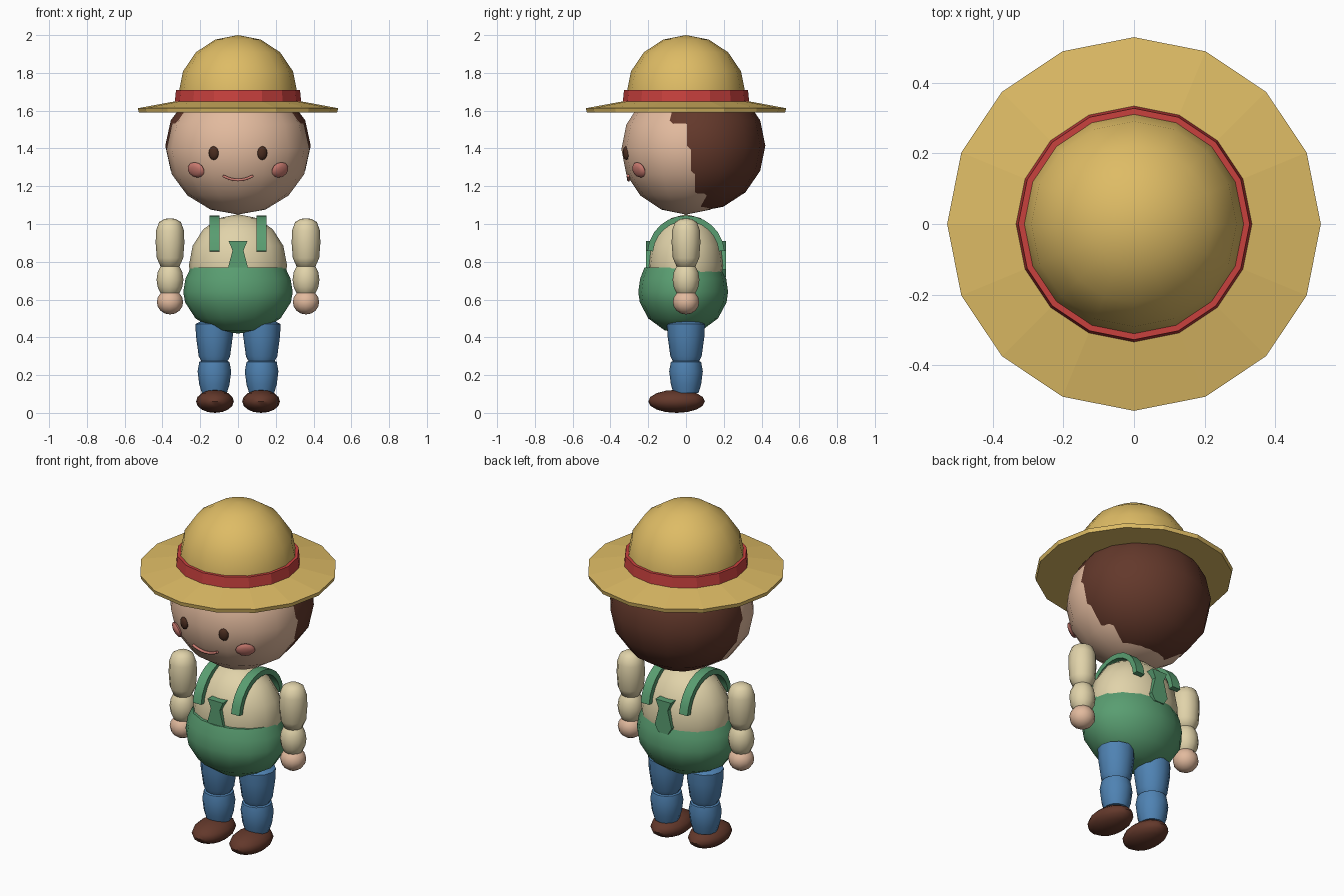
import bpy
import bmesh
import math
from mathutils import Vector

if "Cube" in bpy.data.objects:
    bpy.data.objects.remove(bpy.data.objects["Cube"], do_unlink=True)


def material(name, r, g, b):
    mat = bpy.data.materials.new(name)
    mat.use_nodes = True
    mat.diffuse_color = (r, g, b, 1)
    mat.node_tree.nodes["Principled BSDF"].inputs["Base Color"].default_value = (r, g, b, 1)
    return mat


SKIN = material("skin", .76, .49, .34)
BROWN = material("dark brown", .125, .04, .024)
EYE = material("eye brown", .07, .026, .014)
ROSE = material("rose", .6, .2, .165)
STRAW = material("straw", .73, .5, .13)
RED = material("ribbon red", .58, .052, .048)
CREAM = material("shirt cream", .75, .65, .4)
GREEN = material("overall green", .1, .34, .165)
BLUE = material("denim blue", .078, .225, .45)


def finish(name, bm, mat, smooth=True, angle=50):
    bmesh.ops.recalc_face_normals(bm, faces=bm.faces)
    mesh = bpy.data.meshes.new(name)
    bm.to_mesh(mesh)
    bm.free()
    mesh.materials.append(mat)
    obj = bpy.data.objects.new(name, mesh)
    bpy.context.collection.objects.link(obj)
    if smooth:
        bpy.ops.object.select_all(action="DESELECT")
        obj.select_set(True)
        bpy.context.view_layer.objects.active = obj
        bpy.ops.object.shade_smooth_by_angle(angle=math.radians(angle))
    return obj


def ellipsoid(name, centre, radii, mat, segs=16, rings=8):
    bm = bmesh.new()
    bmesh.ops.create_uvsphere(bm, u_segments=segs, v_segments=rings, radius=1)
    for v in bm.verts:
        v.co = Vector(c + r * p for c, r, p in zip(centre, radii, v.co))
    return finish(name, bm, mat)


def lathe(name, profile, mat, x=0, y=0, depth=1, segs=16, smooth=True, angle=50):
    """Spin a (radius, height) profile; depth squashes it front to back."""
    bm = bmesh.new()
    verts = [bm.verts.new((r, 0, z)) for r, z in profile]
    edges = [bm.edges.new(pair) for pair in zip(verts, verts[1:])]
    bmesh.ops.spin(bm, geom=verts + edges, axis=(0, 0, 1), cent=(0, 0, 0),
                   steps=segs, angle=math.tau)
    bmesh.ops.remove_doubles(bm, verts=bm.verts, dist=.0005)
    for v in bm.verts:
        v.co = Vector((v.co.x + x, v.co.y * depth + y, v.co.z))
    return finish(name, bm, mat, smooth, angle)


# Head and hair: overlapping balls make the hairline
HEAD, HEAD_R = Vector((0, 0, 1.395)), Vector((.379, .342, .345))
ellipsoid("head", HEAD, HEAD_R, SKIN)
ellipsoid("hair", (0, .06, 1.415), (.385, .36, .35), BROWN)


def on_face(x, z):
    """Point and outward normal on the front of the head."""
    k = 1 - (x / HEAD_R.x) ** 2 - ((z - HEAD.z) / HEAD_R.z) ** 2
    p = Vector((x, -HEAD_R.y * math.sqrt(k), z))
    n = Vector((d / r ** 2 for d, r in zip(p - HEAD, HEAD_R)))
    return p, n.normalized()


def face_button(name, x, z, w, h, thick, mat):
    p, n = on_face(x, z)
    obj = ellipsoid(name, (0, 0, 0), (w, h, thick), mat, 12, 6)
    obj.rotation_euler = n.to_track_quat("Z", "Y").to_euler()
    obj.location = p - n * .004


for side, s in (("left", 1), ("right", -1)):
    face_button(side + "_eye", s * .13, 1.375, .028, .037, .016, EYE)
    face_button(side + "_cheek", s * .225, 1.285, .053, .043, .018, ROSE)

# Smile
curve = bpy.data.curves.new("mouth", "CURVE")
curve.dimensions = "3D"
curve.bevel_depth = .008
curve.bevel_resolution = 1
curve.use_fill_caps = True
spline = curve.splines.new("POLY")
spline.points.add(8)
for i, pt in enumerate(spline.points):
    t = i / 4 - 1
    p, n = on_face(.08 * t, 1.234 + .022 * t * t)
    pt.co = (*(p + n * .002), 1)
curve.materials.append(ROSE)
bpy.context.collection.objects.link(bpy.data.objects.new("mouth", curve))

# Straw hat
dome = [(.315 * math.cos(a), 1.69 + .31 * math.sin(a))
        for a in (math.radians(22.5 * i) for i in range(5))]
lathe("hat_crown", [(.315, 1.64)] + dome, STRAW)
lathe("hat_brim", [(0, 1.59), (.525, 1.59), (.53, 1.613), (.33, 1.65), (0, 1.65)],
      STRAW, smooth=False)
lathe("hat_band", [(.3, 1.645), (.335, 1.645), (.328, 1.71), (.3, 1.71)], RED, smooth=False)

# Torso and trousers
ellipsoid("shirt", (0, 0, .78), (.26, .203, .272), CREAM)
lathe("overall_bottom", [(0, .42), (.12, .437), (.225, .5), (.28, .585), (.29, .64),
                         (.278, .71), (.25, .77), (0, .77)], GREEN, y=-.015, depth=.82)

# Bib tab, running through to the back
bm = bmesh.new()
half = [(.05, .91), (.029, .86), (.055, .76), (.03, .72)]
outline = half + [(-x, z) for x, z in reversed(half)]
face = bm.faces.new([bm.verts.new((x, -.212, z)) for x, z in outline])
new = bmesh.ops.extrude_face_region(bm, geom=[face])["geom"]
bmesh.ops.translate(bm, vec=(0, .425, 0), verts=[g for g in new if isinstance(g, bmesh.types.BMVert)])
finish("bib", bm, GREEN, smooth=False)


def strap(name, x):
    bm = bmesh.new()
    rows = []
    for i in range(13):
        a = math.radians(5 + 170 * i / 12)
        rows.append([bm.verts.new((x + dx, r * math.cos(a), .84 + r * math.sin(a)))
                     for dx, r in ((-.027, .175), (.027, .175), (.027, .205), (-.027, .205))])
    for a, b in zip(rows, rows[1:]):
        for j in range(4):
            k = (j + 1) % 4
            bm.faces.new((a[j], a[k], b[k], b[j]))
    bm.faces.new(rows[0])
    bm.faces.new(rows[-1])
    finish(name, bm, GREEN, angle=30)


# Limbs, mirrored left and right
for side, s in (("left", 1), ("right", -1)):
    strap(side + "_strap", s * .125)
    lathe(side + "_upper_arm", [(0, .76), (.05, .775), (.07, .82), (.076, .9), (.074, .965),
                                (.058, 1.01), (.03, 1.027), (0, 1.03)],
          CREAM, x=s * .36, segs=12)
    ellipsoid(side + "_forearm", (s * .36, 0, .705), (.071, .071, .1), CREAM, 12, 8)
    ellipsoid(side + "_hand", (s * .36, 0, .587), (.07, .07, .066), SKIN, 12, 8)
    lathe(side + "_thigh", [(0, .26), (.065, .265), (.083, .3), (.098, .41), (.1, .47), (0, .52)],
          BLUE, x=s * .125, segs=12)
    lathe(side + "_shin", [(0, .1), (.066, .105), (.08, .15), (.089, .22), (.08, .27), (0, .3)],
          BLUE, x=s * .125, segs=12)
    ellipsoid(side + "_shoe", (s * .122, -.05, .061), (.1, .15, .061), BROWN, 16, 8)
